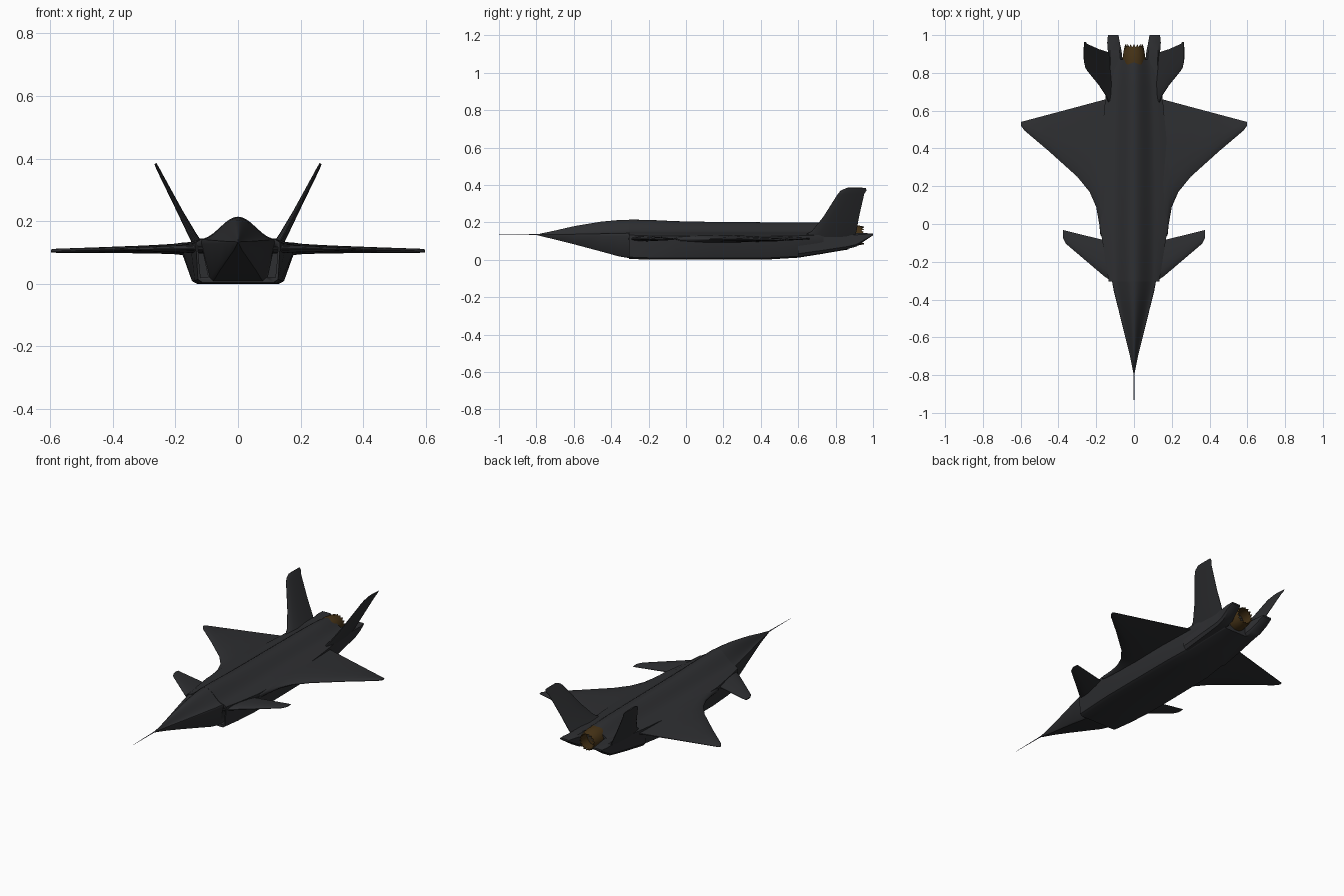
import bpy, bmesh, math
from mathutils import Vector

if "Cube" in bpy.data.objects:
    bpy.data.objects.remove(bpy.data.objects["Cube"])


def material(name, rgb):
    m = bpy.data.materials.new(name)
    m.diffuse_color = (*rgb, 1)
    m.use_nodes = True
    m.node_tree.nodes["Principled BSDF"].inputs["Base Color"].default_value = m.diffuse_color
    return m


DARK = material("dark_grey", (0.027, 0.028, 0.031))
BROWN = material("burnt_metal", (0.06, 0.032, 0.008))
STEEL = material("probe_metal", (0.08, 0.08, 0.12))


def loft(name, rings, mat=DARK, mirror=False, cap_end=True, angle=35):
    """Skin a list of closed rings that all have the same number of points."""
    bm = bmesh.new()
    vs = [[bm.verts.new(p) for p in r] for r in rings]
    n = len(rings[0])
    for a, b in zip(vs, vs[1:]):
        for i in range(n):
            j = (i + 1) % n
            bm.faces.new((a[i], a[j], b[j], b[i]))
    bm.faces.new(vs[0])
    if cap_end:
        bm.faces.new(vs[-1])
    bmesh.ops.recalc_face_normals(bm, faces=bm.faces)
    me = bpy.data.meshes.new(name)
    bm.to_mesh(me)
    bm.free()
    ob = bpy.data.objects.new(name, me)
    bpy.context.collection.objects.link(ob)
    me.materials.append(mat)
    bpy.ops.object.select_all(action='DESELECT')
    ob.select_set(True)
    bpy.context.view_layer.objects.active = ob
    bpy.ops.object.shade_smooth_by_angle(angle=math.radians(angle))
    if mirror:
        ob.modifiers.new("mirror", 'MIRROR')
    return ob


def hull_ring(y, zb, wb, z1, z2, wc, ws, zs, zt):
    """Flat belly, sloped side, shoulder and bell-shaped spine."""
    half = [(wb - 0.015 * wb / 0.13, zb), (wb, zb + 0.09 * (z1 - zb)), (wc, z1), (wc, z2)]
    for k in range(9):
        u = 1 - k / 9
        half.append((ws * u, zs + (zt - zs) * (0.5 + 0.5 * math.cos(math.pi * u))))
    ring = half + [(0, zt)] + [(-x, z) for x, z in reversed(half)]
    return [(x, y, z) for x, z in ring]


def blade(name, stations):
    """Thin surface; each station is x, z, leading y, trailing y, thickness."""
    first, last = stations[0], stations[-1]
    span = Vector((last[0] - first[0], last[1] - first[1])).normalized()
    nx, nz = -span.y, span.x
    foil = [(0, .12), (.04, .5), (.2, .9), (.4, 1), (.75, .65), (1, .15)]
    foil += [(u, -h) for u, h in reversed(foil)]
    rings = [[(x + nx * h * t / 2, le + (te - le) * u, z + nz * h * t / 2)
              for u, h in foil] for x, z, le, te, t in stations]
    return loft(name, rings, mirror=True)


# Forebody with blended canopy
loft("forebody", [hull_ring(*s) for s in [
    (-0.795, .131, .001, .133, .1335, .002, .002, .134, .136),
    (-0.70, .108, .014, .131, .134, .021, .021, .135, .156),
    (-0.60, .083, .034, .130, .134, .046, .045, .136, .179),
    (-0.45, .043, .065, .128, .135, .083, .082, .139, .204),
    (-0.36, .018, .082, .127, .136, .106, .104, .141, .212),
    (-0.29, .006, .092, .127, .137, .119, .117, .142, .214)]])

# Main fuselage
body = loft("fuselage", [hull_ring(*s) for s in [
    (-0.305, .004, .128, .115, .132, .134, .118, .143, .2145),
    (-0.20, .001, .138, .105, .128, .150, .120, .143, .213),
    (-0.05, .000, .147, .095, .126, .174, .122, .143, .206),
    (0.15, .000, .147, .095, .126, .178, .122, .143, .202),
    (0.45, .002, .145, .095, .126, .172, .120, .143, .200),
    (0.60, .011, .130, .095, .128, .158, .116, .143, .200),
    (0.72, .030, .112, .095, .132, .146, .112, .143, .199),
    (0.82, .047, .092, .095, .132, .130, .104, .143, .196),
    (0.87, .055, .080, .095, .132, .110, .096, .143, .188)]])

# Intake openings cut into the fuselage front
cutter = loft("intake_cutter", [[(a, y, .02), (b, y, .02), (c, y, .118), (d, y, .118)]
              for y, a, b, c, d in [(-.36, .095, .118, .126, .116), (-.12, .095, .122, .136, .116)]],
              mirror=True)
cutter.hide_render = True
cutter.display_type = 'WIRE'
cut = body.modifiers.new("intakes", 'BOOLEAN')
cut.operation = 'DIFFERENCE'
cut.object = cutter

# Main wings with curved root leading edge
blade("wing", [(x, .112 - .015 * (x - .15), le, .66 - .267 * (x - .15), t)
               for x, le, t in [(.13, -.09, .045), (.178, -.06, .04), (.184, 0, .038),
                                (.20, .09, .034), (.235, .17, .03), (.30, .25, .025),
                                (.45, .385, .018), (.58, .495, .013), (.598, .52, .009)]])

# Canards
blade("canard", [(.11, .112, -.31, -.10, .03), (.16, .112, -.275, -.085, .026),
                 (.36, .110, -.105, -.036, .01), (.376, .110, -.075, -.032, .007)])

# Canted tail fins
blade("tail_fin", [(.122, .115, .61, .90, .032), (.145, .155, .675, .912, .026),
                   (.185, .230, .735, .925, .018), (.248, .352, .812, .953, .011),
                   (.257, .370, .828, .965, .010), (.264, .384, .86, .962, .007)])

# Tail booms either side of the nozzle
rings = []
for y, x0, x1, z0, z1 in [(.60, .06, .150, .014, .134), (.75, .06, .143, .038, .140),
                          (.86, .06, .136, .057, .145), (.91, .065, .138, .070, .144),
                          (.96, .075, .142, .104, .142), (1.0, .082, .138, .130, .140)]:
    c, d = .15 * (x1 - x0), .15 * (z1 - z0)
    rings.append([(x, y, z) for x, z in [
        (x0 + c, z0), (x1 - c, z0), (x1, z0 + d), (x1, z1 - d),
        (x1 - c, z1), (x0 + c, z1), (x0, z1 - d), (x0, z0 + d)]])
loft("tail_boom", rings, mirror=True)

# Serrated exhaust nozzle, hollow at the back
N = 32


def circle(y, r, tooth=0, z=.130, n=N):
    return [(r * math.cos(2 * math.pi * i / n), y - (tooth if i % 2 else 0),
             z + r * math.sin(2 * math.pi * i / n)) for i in range(n)]


loft("nozzle", [circle(.84, .06), circle(.875, .061), circle(.91, .056),
                circle(.952, .047, .016), circle(.95, .044, .016), circle(.87, .05)], BROWN)

# Nose probe
loft("nose_probe", [circle(-.76, .004, z=.134, n=8), circle(-.82, .0025, z=.134, n=8),
                    circle(-1.0, .0006, z=.133, n=8)], STEEL)
